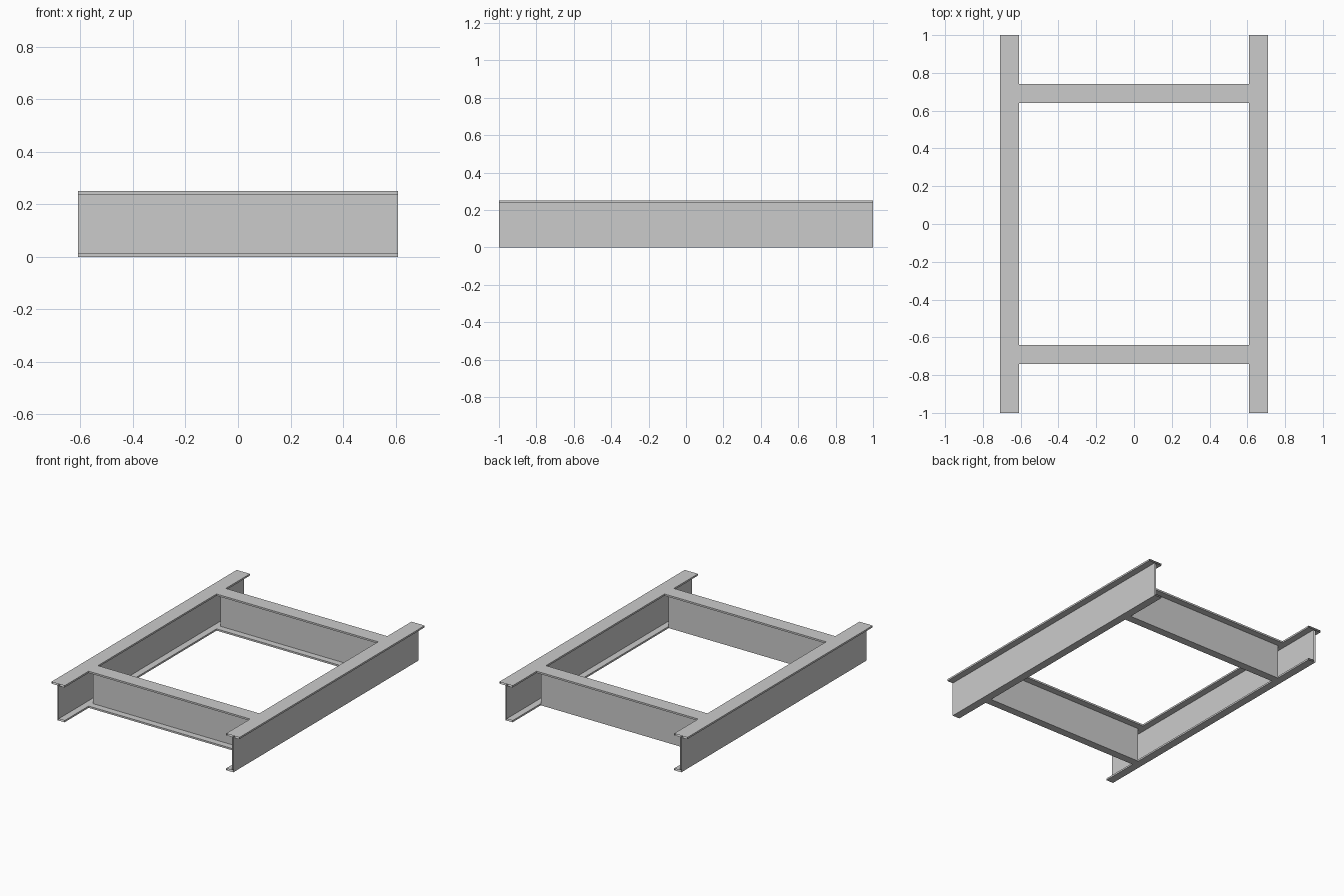
import bpy, bmesh
from mathutils import Vector

cube = bpy.data.objects.get("Cube")
if cube:
    bpy.data.objects.remove(cube, do_unlink=True)

HEIGHT, HALF_FLANGE, FLANGE_T, HALF_WEB = 0.25, 0.05, 0.012, 0.005

steel = bpy.data.materials.new("grey_steel")
steel.use_nodes = True
grey = (0.6, 0.6, 0.6, 1)
steel.diffuse_color = grey
steel.node_tree.nodes["Principled BSDF"].inputs["Base Color"].default_value = grey

# Beam section: full top flange, central web, bottom flange on one side only
top = HEIGHT - FLANGE_T
section = [
    (-HALF_FLANGE, HEIGHT), (HALF_FLANGE, HEIGHT), (HALF_FLANGE, top),
    (HALF_WEB, top), (HALF_WEB, FLANGE_T), (HALF_WEB, 0), (-HALF_FLANGE, 0),
    (-HALF_FLANGE, FLANGE_T), (-HALF_WEB, FLANGE_T), (-HALF_WEB, top),
    (-HALF_FLANGE, top),
]


def beam(name, centre, across, along, length):
    """Open-ended beam; the bottom flange points away from 'across'."""
    centre, across, along = Vector(centre), Vector(across), Vector(along)
    bm = bmesh.new()
    rings = []
    for end in (-length / 2, length / 2):
        rings.append([bm.verts.new(centre + across * u + along * end + Vector((0, 0, z)))
                      for u, z in section])
    n = len(section)
    for i in range(n):
        j = (i + 1) % n
        face = [rings[0][i], rings[0][j], rings[1][j], rings[1][i]]
        # Keep every face pointing out of the section
        if across.cross(Vector((0, 0, 1))).dot(along) > 0:
            face.reverse()
        bm.faces.new(face)
    mesh = bpy.data.meshes.new(name)
    bm.to_mesh(mesh)
    bm.free()
    mesh.materials.append(steel)
    obj = bpy.data.objects.new(name, mesh)
    bpy.context.collection.objects.link(obj)


# Long side beams, mirrored so their bottom flanges face inward
for name, side in (("left_side_beam", 1), ("right_side_beam", -1)):
    beam(name, (side * 0.66, 0, 0), (side, 0, 0), (0, 1, 0), 2)

# Cross beams, both with the bottom flange toward the front
for name, y in (("front_cross_beam", -0.69), ("back_cross_beam", 0.69)):
    beam(name, (0, y, 0), (0, 1, 0), (1, 0, 0), 1.22)
